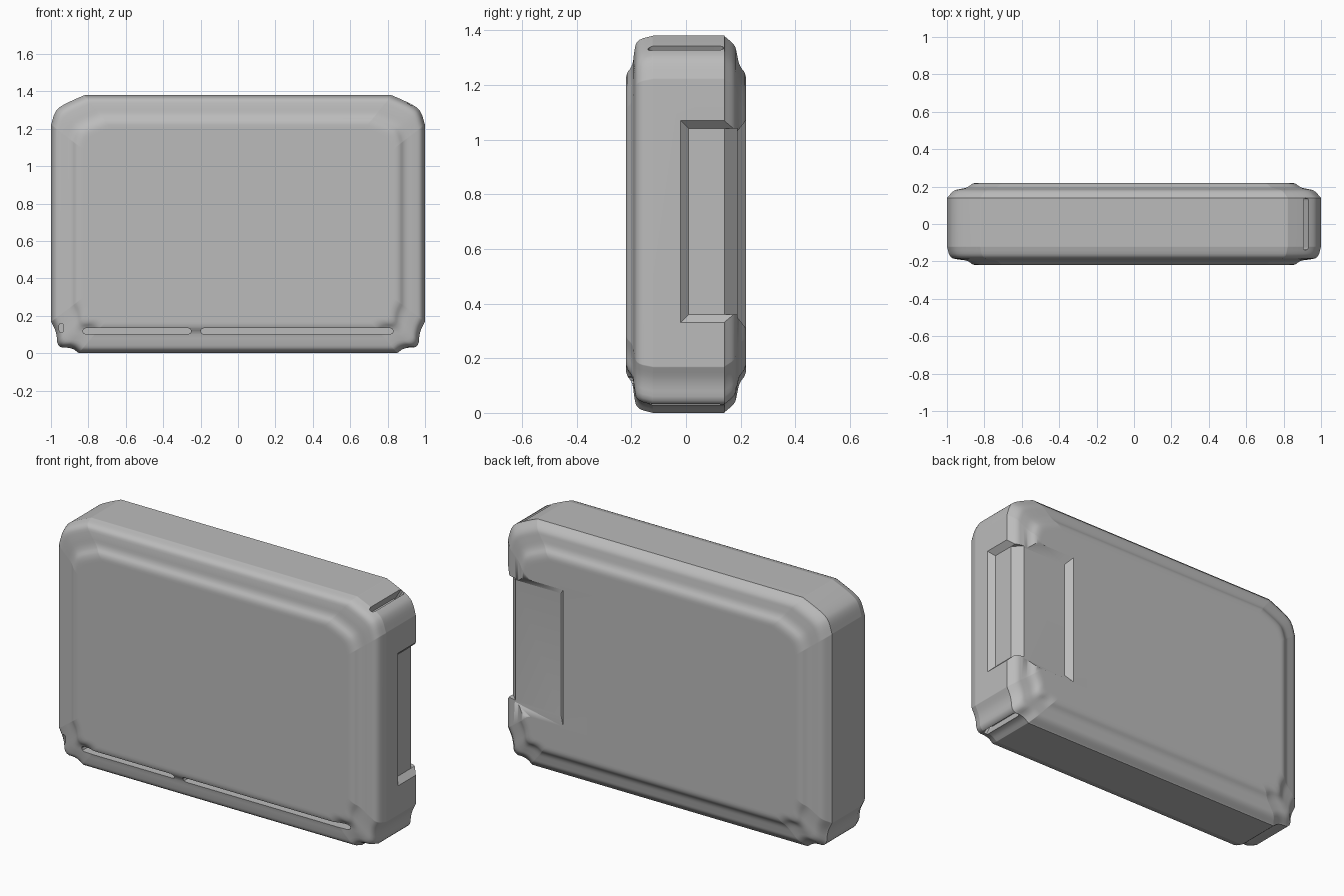
import bpy
import bmesh
from mathutils import Vector

cube = bpy.data.objects.get("Cube")
if cube:
    bpy.data.objects.remove(cube)

HALF_Z = 0.69
grey = bpy.data.materials.new("case grey")
grey.use_nodes = True
COLOUR = (0.5, 0.5, 0.5, 1)
grey.diffuse_color = COLOUR
grey.node_tree.nodes["Principled BSDF"].inputs["Base Color"].default_value = COLOUR


def make_object(name, bm):
    bmesh.ops.recalc_face_normals(bm, faces=bm.faces)
    mesh = bpy.data.meshes.new(name)
    bm.to_mesh(mesh)
    bm.free()
    mesh.materials.append(grey)
    obj = bpy.data.objects.new(name, mesh)
    bpy.context.collection.objects.link(obj)
    return obj


def soften(points, rounds=2):
    """Corner cutting that keeps both end points."""
    for _ in range(rounds):
        out = [points[0]]
        for a, b in zip(points, points[1:]):
            out += [a.lerp(b, 0.25), a.lerp(b, 0.75)]
        points = out + [points[-1]]
    return points


def loft(rings):
    bm = bmesh.new()
    rows = [[bm.verts.new(p) for p in ring] for ring in rings]
    n = len(rows[0])
    for a, b in zip(rows, rows[1:]):
        for i in range(n):
            bm.faces.new((a[i], a[(i + 1) % n], b[(i + 1) % n], b[i]))
    bm.faces.new(rows[0])
    bm.faces.new(rows[-1])
    return bm


def slab(name, base, top):
    """Tapered block between two rectangles given as corner loops."""
    obj = make_object(name, loft([base, top]))
    return obj


def slot(name, centre, length, width, depth, along, across):
    """Capsule-ended cutter."""
    u, v = Vector(along).normalized(), Vector(across).normalized()
    w = u.cross(v)
    r, h = width / 2, length / 2 - width / 2
    bits = [(1, 0), (.7, .7), (0, 1)]
    loop = [(h + r * a, r * b) for a, b in bits]
    loop += [(-x, y) for x, y in reversed(loop)]
    loop += [(-x, -y) for x, y in loop[1:-1]]
    # drop the doubled end points of the capsule
    c = Vector(centre)
    rings = [[c + u * x + v * y + w * s * depth / 2 for x, y in loop] for s in (-1, 1)]
    return make_object(name, loft(rings))


# Outline of the case, with stepped corners
upper = [Vector(p) for p in ((1, 1.22), (.98, 1.29), (.95, 1.32), (.89, 1.35), (.82, 1.38))]
lower = [Vector(p) for p in ((.85, 0), (.89, .03), (.965, .03), (.97, .11), (1, .17))]
right_side = soften(lower) + soften(upper)
outline = right_side + [Vector((-p.x, p.y)) for p in reversed(right_side)]

# Depth profile: rounded front, creased back, raised panel on both
front = soften([Vector(p) for p in ((-.22, .19), (-.22, .14), (-.195, .11), (-.19, .06),
                                    (-.18, .015), (-.12, 0))])
back = [Vector((.14, 0))] + soften([Vector(p) for p in (
    (.143, .004), (.18, .035), (.187, .07), (.195, .11), (.22, .14), (.22, .19))])
rings = []
for y, inset in front + back:
    sx, sz = 1 - inset, (HALF_Z - inset) / HALF_Z
    rings.append([(p.x * sx, y, HALF_Z + (p.y - HALF_Z) * sz) for p in outline])
body = make_object("case_body", loft(rings))

cutters = []
# Shallow grip recess wrapping the back and side
cutters.append(slab("back_recess_cutter",
    [(x, .188, z) for x, z in ((.64, .35), (1.1, .35), (1.1, 1.03), (.64, 1.03))],
    [(x, .25, z) for x, z in ((.57, .27), (1.1, .27), (1.1, 1.11), (.57, 1.11))]))
cutters.append(slab("side_recess_cutter",
    [(.97, y, z) for y, z in ((.01, .36), (.3, .36), (.3, 1.04), (.01, 1.04))],
    [(1.02, y, z) for y, z in ((-.04, .31), (.3, .31), (.3, 1.09), (-.04, 1.09))]))
cutters.append(slab("edge_recess_cutter",
    [(x, y, .36) for x, y in ((.97, .14), (.92, .188), (1.1, .25))],
    [(x, y, 1.04) for x, y in ((.97, .14), (.92, .188), (1.1, .25))]))
# Long front slots and strap slots on the corners
for start, end in ((-.83, -.25), (-.2, .83)):
    cutters.append(slot("front_slot_cutter", ((start + end) / 2, -.2, .118), end - start,
                        .032, .14, (1, 0, 0), (0, 0, 1)))
cutters.append(slot("upper_strap_cutter", (.92, 0, 1.335), .28, .032, .14,
                    (0, 1, 0), (1, 0, -.6)))
cutters.append(slot("lower_strap_cutter", (.925, 0, .03), .28, .032, .14,
                    (0, 1, 0), (1, 0, .5)))
cutters.append(slot("pin_hole_cutter", (-.945, -.18, .135), .05, .022, .1,
                    (0, 0, 1), (1, 0, 0)))

bpy.context.view_layer.objects.active = body
body.select_set(True)
for cutter in cutters:
    cut = body.modifiers.new("cut", "BOOLEAN")
    cut.operation = "DIFFERENCE"
    cut.solver = "EXACT"
    cut.object = cutter
    bpy.ops.object.modifier_apply(modifier=cut.name)
    bpy.data.objects.remove(cutter)

# Soft shading with crisp slot edges
bpy.ops.object.shade_smooth_by_angle(angle=0.7)
weighted = body.modifiers.new("even_normals", "WEIGHTED_NORMAL")
weighted.keep_sharp = True
